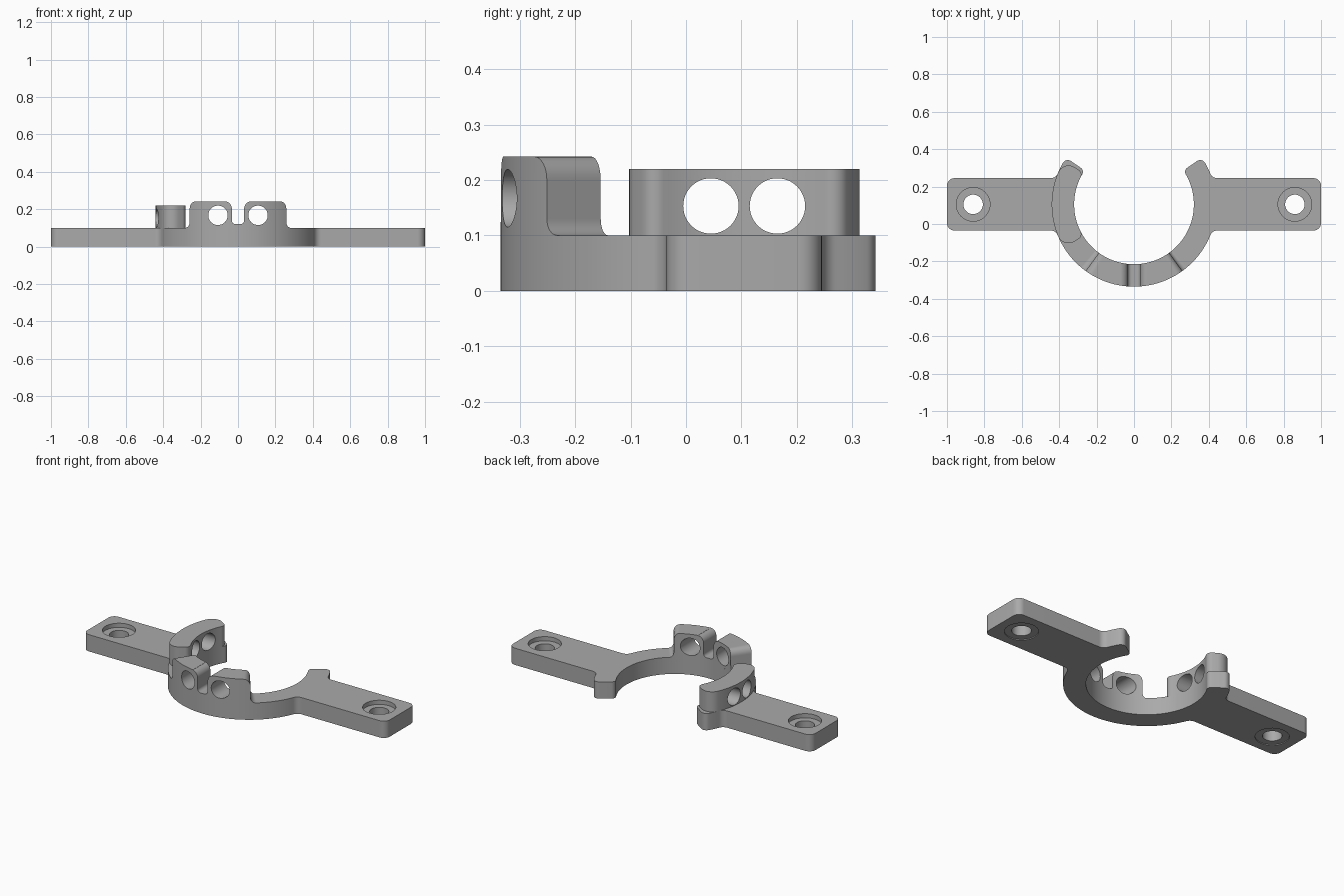
import bpy, bmesh
from math import sin, cos, asin, radians, degrees, pi
from mathutils import Matrix, Vector

cube = bpy.data.objects.get("Cube")
if cube:
    bpy.data.objects.remove(cube)

# Main dimensions: ring radii, ring centre, arm half width, plate thickness
R_OUT, R_IN, CY = 0.44, 0.32, 0.105
ARM_H, PLATE_Z = 0.14, 0.1
TAB_Z, SADDLE_Z = 0.242, 0.22

grey = bpy.data.materials.new("plain grey")
grey.use_nodes = True
colour = (0.4, 0.4, 0.4, 1)
grey.diffuse_color = colour
grey.node_tree.nodes["Principled BSDF"].inputs["Base Color"].default_value = colour


def arc(cx, cy, r, a0, a1, n=10):
    angles = [radians(a0 + (a1 - a0) * i / n) for i in range(n + 1)]
    return [(cx + r * cos(a), cy + r * sin(a)) for a in angles]


def mirrored(half, sx, sy):
    """Close a half outline with its reflection."""
    return half + [(x * sx, y * sy) for x, y in reversed(half)][1:-1]


def rounded_end(end, f_out, f_in):
    """Radial end of a ring sector with both corners rounded."""
    a_out = end - degrees(asin(f_out / (R_OUT - f_out)))
    a_in = end - degrees(asin(f_in / (R_IN + f_in)))
    d_out, d_in = R_OUT - f_out, R_IN + f_in
    pts = arc(d_out * cos(radians(a_out)), d_out * sin(radians(a_out)), f_out, a_out, end + 90)
    pts += arc(d_in * cos(radians(a_in)), d_in * sin(radians(a_in)), f_in, end + 90, a_in + 180)
    return pts, a_out, a_in


def finish(name, bm):
    bmesh.ops.recalc_face_normals(bm, faces=bm.faces)
    mesh = bpy.data.meshes.new(name)
    bm.to_mesh(mesh)
    bm.free()
    mesh.materials.append(grey)
    obj = bpy.data.objects.new(name, mesh)
    bpy.context.collection.objects.link(obj)
    return obj


def prism(name, pts, w0, w1, place):
    """Extrude an outline from w0 to w1; place maps (u, v, w) to space."""
    clean = [p for i, p in enumerate(pts)
             if (Vector(p) - Vector(pts[i - 1])).length > 1e-5]
    bm = bmesh.new()
    lo = [bm.verts.new(place(u, v, w0)) for u, v in clean]
    hi = [bm.verts.new(place(u, v, w1)) for u, v in clean]
    bm.faces.new(lo)
    bm.faces.new(hi)
    for i in range(len(lo)):
        bm.faces.new((lo[i - 1], lo[i], hi[i], hi[i - 1]))
    return finish(name, bm)


def cylinder(name, centre, r, depth, axis):
    turn = Vector((0, 0, 1)).rotation_difference(Vector(axis)).to_matrix().to_4x4()
    bm = bmesh.new()
    bmesh.ops.create_cone(bm, cap_ends=True, segments=48, radius1=r, radius2=r,
                          depth=depth, matrix=Matrix.Translation(centre) @ turn)
    return finish(name, bm)


def cut(obj, cutters):
    bpy.context.view_layer.objects.active = obj
    for cutter in cutters:
        cutter.hide_render = True
        mod = obj.modifiers.new("cut", "BOOLEAN")
        mod.operation, mod.solver, mod.object = "DIFFERENCE", "EXACT", cutter
        bpy.ops.object.modifier_apply(modifier=mod.name)
        bpy.data.objects.remove(cutter)


def upright(x, y, z):
    return (x, y + CY, z)


# Plate: open ring with two arms, fillets where they meet
f, c = 0.04, 0.04
fa = degrees(asin((ARM_H + f) / (R_OUT + f)))
fx = (R_OUT + f) * cos(radians(fa))
end, a_out, a_in = rounded_end(34.5, 0.03, 0.025)
half = arc(0, 0, R_OUT, -90, -fa, 32)
half += arc(fx, -ARM_H - f, f, 180 - fa, 90)
half += arc(1 - c, c - ARM_H, c, -90, 0) + arc(1 - c, ARM_H - c, c, 0, 90)
half += arc(fx, ARM_H + f, f, -90, fa - 180)
half += arc(0, 0, R_OUT, fa, a_out, 5) + end + arc(0, 0, R_IN, a_in, -90, 56)
plate = prism("mounting_plate", mirrored(half, -1, 1), 0, PLATE_Z, upright)

# Screw holes with a recess on top and a shallow one below
for side in (-1, 1):
    x = side * 0.86
    cut(plate, [cylinder("screw_hole", (x, CY, 0.05), 0.052, 0.3, (0, 0, 1)),
                cylinder("top_recess", (x, CY, 0.175), 0.09, 0.2, (0, 0, 1)),
                cylinder("bottom_recess", (x, CY, -0.095), 0.09, 0.2, (0, 0, 1))])

# Raised saddle on the right arm, with two cross holes
end, a_out, a_in = rounded_end(32, 0.06, 0.03)
half = arc(0, 0, R_OUT, 0, a_out, 14) + end + arc(0, 0, R_IN, a_in, 0, 14)
saddle = prism("raised_saddle", mirrored(half, 1, -1), PLATE_Z - 0.001, SADDLE_Z,
               lambda x, y, z: upright(-x, y, z))
cut(saddle, [cylinder("saddle_hole", (-0.4, CY + s * 0.06, 0.153), 0.05, 0.6, (1, 0, 0))
             for s in (-1, 1)])

# Front tabs: curved band whose height profile has filleted feet and round tops
edge, foot, top = R_OUT * radians(36), 0.03, 0.04
rise = arc(-edge - foot, PLATE_Z + foot, foot, -90, 0, 8)
rise += arc(-edge + top + 0.0005, TAB_Z - top, top, 180, 90, 8)
span = edge - top
profile = rise + [(-span + 2 * span * i / 40, TAB_Z) for i in range(1, 40)]
profile += [(-s, z) for s, z in reversed(rise)]
bm = bmesh.new()
sections = []
for s, z in profile:
    a = s / R_OUT - pi / 2
    sections.append([bm.verts.new(upright(r * cos(a), r * sin(a), h))
                     for r, h in ((R_IN, PLATE_Z - 0.001), (R_OUT, PLATE_Z - 0.001),
                                  (R_OUT, z), (R_IN, z))])
for a, b in zip(sections, sections[1:]):
    for k in range(4):
        bm.faces.new((a[k - 1], a[k], b[k], b[k - 1]))
bm.faces.new(sections[0])
bm.faces.new(sections[-1])
tabs = finish("front_tabs", bm)

# Round-bottomed slot between the tabs, and a hole through each tab
w, q = 0.033, 0.02
half = [(0, 0.12)] + arc(w - q, 0.12 + q, q, -90, 0)
half += arc(w + top, TAB_Z - top, top, 180, 100) + [(w + top, 0.26), (0, 0.26)]
slot = prism("slot_cutter", mirrored(half, -1, 1), -0.6, -0.1, lambda x, z, y: (x, y, z))
cut(tabs, [slot] + [cylinder("tab_hole", (s * 0.107, -0.3, 0.167), 0.052, 0.5, (0, 1, 0))
                    for s in (-1, 1)])

# Smooth curved walls, keep hard edges
for obj in (plate, saddle, tabs):
    bpy.ops.object.select_all(action="DESELECT")
    obj.select_set(True)
    bpy.context.view_layer.objects.active = obj
    bpy.ops.object.shade_smooth_by_angle(angle=radians(30))
